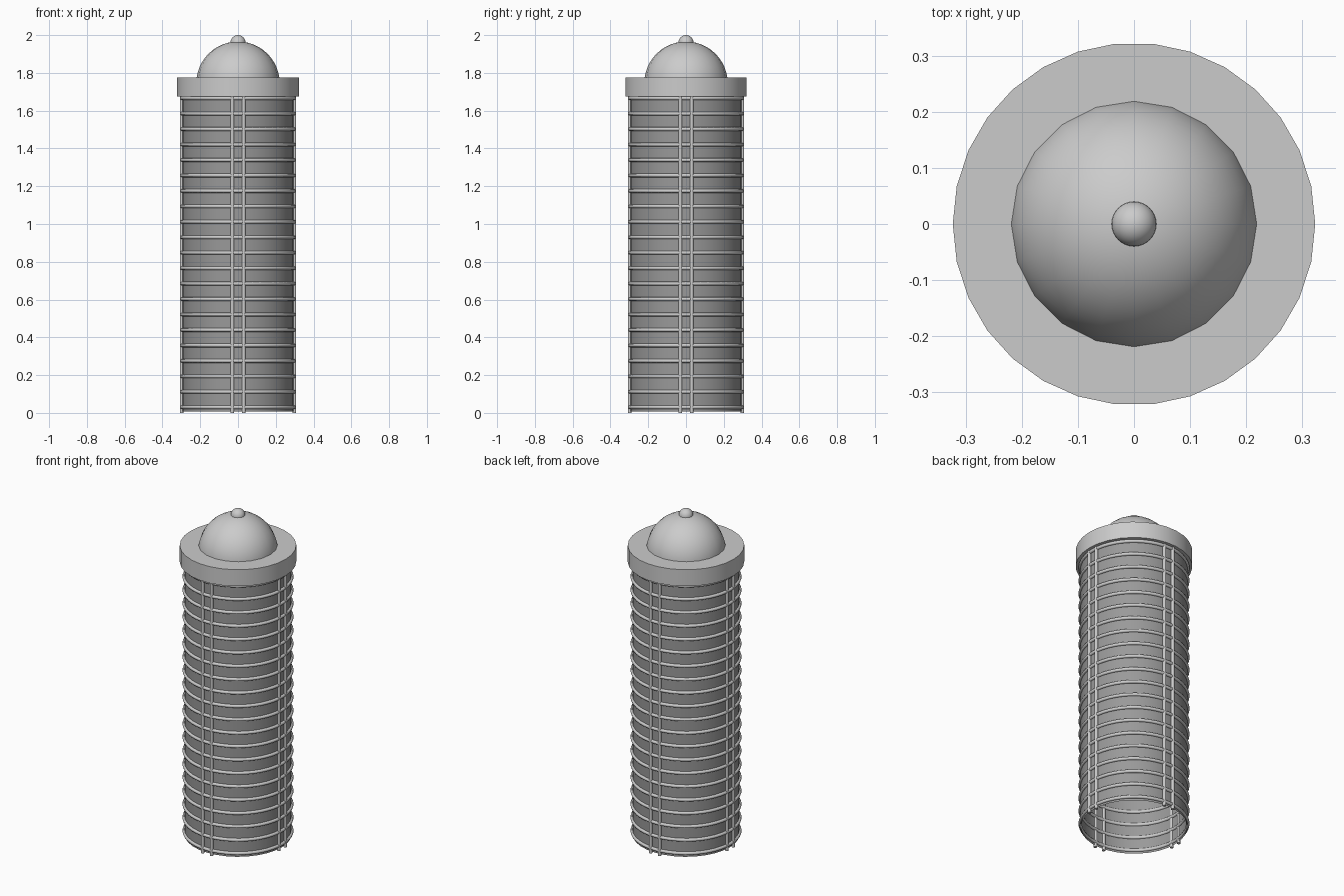
import bpy, math

if "Cube" in bpy.data.objects:
    bpy.data.objects.remove(bpy.data.objects["Cube"])

R = 0.298          # cage radius
TUBE = 0.01        # thickness of hoops and bars


def grey(name, v):
    m = bpy.data.materials.new(name)
    m.diffuse_color = (v, v, v, 1)
    m.use_nodes = True
    m.node_tree.nodes["Principled BSDF"].inputs["Base Color"].default_value = m.diffuse_color
    return m


stone = grey("mid_grey", 0.55)
dark = grey("dark_grey", 0.32)


def finish(name, mat=stone, angle=40):
    ob = bpy.context.object
    ob.name = name
    ob.data.materials.append(mat)
    bpy.ops.object.shade_smooth_by_angle(angle=math.radians(angle))
    return ob


def cylinder(name, n, r, z0, z1, x=0, y=0, fill='NGON', mat=stone, turn=0):
    bpy.ops.mesh.primitive_cylinder_add(
        vertices=n, radius=r, depth=z1 - z0, location=(x, y, (z0 + z1) / 2),
        rotation=(0, 0, turn), end_fill_type=fill)
    return finish(name, mat)


# thin open wall
cylinder("wall", 32, 0.297, 0.008, 1.69, fill='NOTHING', mat=dark)

# stacked hoops
for i in range(21):
    bpy.ops.mesh.primitive_torus_add(
        major_segments=48, minor_segments=8, major_radius=R, minor_radius=TUBE,
        location=(0, 0, 0.03 + i * 0.0818))
    finish("hoop_%02d" % i, angle=60)

# pairs of upright bars on the four sides
for k in range(4):
    c, s = round(math.cos(k * math.pi / 2)), round(math.sin(k * math.pi / 2))
    for off in (-0.03, 0.03):
        cylinder("upright_bar", 10, TUBE, 0.0, 1.69,
                 x=c * R - s * off, y=s * R + c * off)

# 30-sided cap, corner on +x
cylinder("cap", 30, 0.323, 1.675, 1.776, turn=math.pi / 2)

# dome rising out of the cap
bpy.ops.mesh.primitive_uv_sphere_add(segments=20, ring_count=24, radius=0.221,
                                     location=(0, 0, 1.745))
finish("dome")

# knob on top
bpy.ops.mesh.primitive_uv_sphere_add(segments=32, ring_count=16, radius=0.04,
                                     location=(0, 0, 1.96))
finish("knob")
